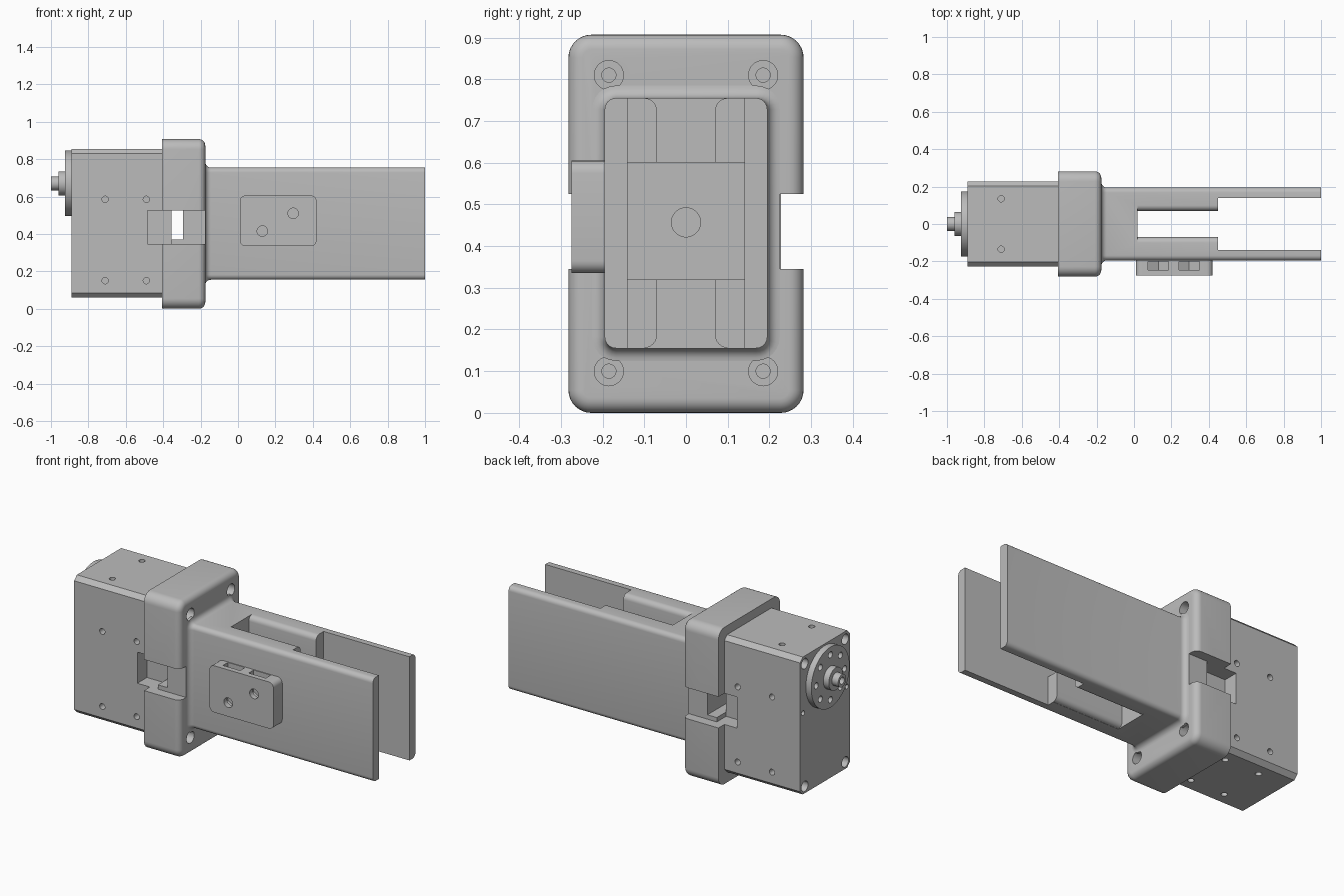
import bpy, bmesh
from math import sin, cos, pi

cube = bpy.data.objects.get("Cube")
if cube:
    bpy.data.objects.remove(cube, do_unlink=True)

grey = bpy.data.materials.new("machined grey")
grey.use_nodes = True
grey.diffuse_color = (0.5, 0.5, 0.5, 1)
grey.node_tree.nodes["Principled BSDF"].inputs["Base Color"].default_value = (0.5, 0.5, 0.5, 1)
MID = 0.455  # height of the long axis


def rounded(hu, hv, r, n=6, cu=0.0, cv=0.0):
    """Rounded rectangle outline; n=1 gives chamfered corners."""
    pts = []
    for q, (su, sv) in enumerate([(1, 1), (-1, 1), (-1, -1), (1, -1)]):
        for i in range(n + 1):
            a = (q + i / n) * pi / 2
            pts.append((cu + su * (hu - r) + r * cos(a), cv + sv * (hv - r) + r * sin(a)))
    return pts


def circle(u, v, r, n=32):
    return [(u + r * cos(2 * pi * i / n), v + r * sin(2 * pi * i / n)) for i in range(n)]


def rect(u0, u1, v0, v1):
    return [(u0, v0), (u1, v0), (u1, v1), (u0, v1)]


def loft(name, sections, axis="x"):
    """Solid through (position, outline) sections along an axis."""
    place = {"x": lambda w, u, v: (w, u, v),
             "y": lambda w, u, v: (u, w, v),
             "z": lambda w, u, v: (u, v, w)}[axis]
    bm = bmesh.new()
    rings = [[bm.verts.new(place(w, u, v)) for u, v in pts] for w, pts in sections]
    for a, b in zip(rings, rings[1:]):
        for i in range(len(a)):
            j = (i + 1) % len(a)
            bm.faces.new((a[i], a[j], b[j], b[i]))
    bm.faces.new(rings[0])
    bm.faces.new(rings[-1])
    bmesh.ops.recalc_face_normals(bm, faces=bm.faces)
    me = bpy.data.meshes.new(name)
    bm.to_mesh(me)
    bm.free()
    me.materials.append(grey)
    ob = bpy.data.objects.new(name, me)
    bpy.context.collection.objects.link(ob)
    return ob


def prism(name, pts, a, b, axis="x"):
    return loft(name, [(a, pts), (b, pts)], axis)


def activate(ob):
    bpy.ops.object.select_all(action="DESELECT")
    ob.select_set(True)
    bpy.context.view_layer.objects.active = ob


def cut(ob, pts, a, b, axis="x"):
    tool = prism("cutter", pts, a, b, axis)
    tool.hide_render = True
    mod = ob.modifiers.new("cut", "BOOLEAN")
    mod.operation, mod.solver, mod.object = "DIFFERENCE", "EXACT", tool
    activate(ob)
    bpy.ops.object.modifier_apply(modifier=mod.name)
    bpy.data.objects.remove(tool, do_unlink=True)


def finish(ob):
    activate(ob)
    bpy.ops.object.shade_smooth_by_angle(angle=pi / 6)


corners = [(y, z) for y in (-0.185, 0.185) for z in (0.1, 0.81)]

# Motor body with chamfered long edges
body = prism("motor_body", rounded(0.2275, 0.3975, 0.025, 1, 0, 0.4575), -0.89, -0.4)
for y, z in corners:
    cut(body, circle(y, z, 0.03), -0.95, -0.8)
for s in (-1, 1):
    cut(body, circle(s * 0.2, 0.53, 0.014, 16), -0.95, -0.84)
    cut(body, rect(-0.485, -0.355, 0.345, 0.525), s * 0.14, s * 0.3, "y")
    for x in (-0.71, -0.49):
        for z in (0.15, 0.585):
            cut(body, circle(x, z, 0.017, 20), s * 0.17, s * 0.26, "y")
        cut(body, circle(x, s * 0.135, 0.017, 20), 0, 0.12, "z")
    cut(body, circle(-0.71, s * 0.135, 0.017, 20), 0.79, 0.9, "z")
finish(body)

# Output horn, hub and shaft
horn = prism("output_horn", circle(0, 0.67, 0.175, 64), -0.925, -0.885)
for i in range(8):
    a = i * pi / 4
    cut(horn, circle(0.13 * cos(a), 0.67 + 0.13 * sin(a), 0.018, 20), -0.95, -0.895)
finish(horn)
finish(prism("horn_hub", circle(0, 0.67, 0.065, 48), -0.96, -0.92))
shaft = prism("output_shaft", circle(0, 0.67, 0.037), -1, -0.95)
cut(shaft, circle(0, 0.67, 0.02, 24), -1.05, -0.97)
finish(shaft)

# Mounting collar with rounded outer end
R = 0.035
sections = [(-0.405, rounded(0.282, 0.4535, 0.055, 8, 0, 0.4535))]
for i in range(7):
    a = i / 6 * pi / 2
    d = R * (1 - cos(a))
    sections.append((-0.175 - R + R * sin(a),
                     rounded(0.282 - d, 0.4535 - d, 0.055 - d, 8, 0, 0.4535)))
collar = loft("mounting_collar", sections)
for y, z in corners:
    cut(collar, circle(y, z, 0.035), -0.24, -0.1)
    cut(collar, circle(y, z, 0.017, 24), -0.39, -0.2)
for s in (-1, 1):
    cut(collar, rect(-0.45, -0.1, 0.345, 0.525), s * 0.225, s * 0.35, "y")
    cut(collar, rect(-0.45, -0.355, 0.345, 0.525), s * 0.14, s * 0.35, "y")
cut(collar, rect(-0.355, -0.295, 0.37, 0.525), -0.4, 0.4, "y")
finish(collar)

# Forked arm with a fillet flaring into the collar
F = 0.03
sections = [(-0.19, rounded(0.195 + F, 0.3 + F, 0.027 + F, 6, 0, MID))]
for i in range(7):
    a = i / 6 * pi / 2
    d = F * (1 - sin(a))
    sections.append((-0.175 + F * (1 - cos(a)), rounded(0.195 + d, 0.3 + d, 0.027 + d, 6, 0, MID)))
sections.append((1, rounded(0.195, 0.3, 0.027, 6, 0, MID)))
arm = loft("forked_arm", sections)

# Channel between the thick cheeks, with rounded upper and lower lips
lip = [(0.07, 0)] + [(0.1 - F * cos(i / 6 * pi / 2), 0.27 + F * sin(i / 6 * pi / 2))
                     for i in range(7)] + [(0.1, 0.35)]
upper = lip + [(-y, z) for y, z in reversed(lip)]
cut(arm, [(y, MID + z) for y, z in upper], 0.02, 0.5)
cut(arm, [(y, MID + 0.001 - z) for y, z in upper], 0.02, 0.5)
cut(arm, rect(-0.14, 0.14, 0.1, 0.8), 0.45, 1.1)
cut(arm, rect(-0.14, 0.14, 0.32, 0.6), -0.06, 0.5)
cut(arm, circle(0, 0.457, 0.035), -0.16, 0)
finish(arm)

# Side pad with two screw holes and nut slots open at the top
pad = prism("side_pad", rounded(0.205, 0.135, 0.03, 6, 0.215, 0.47), -0.275, -0.19, "y")
for x, z in ((0.13, 0.415), (0.295, 0.51)):
    cut(pad, circle(x, z, 0.028), -0.3, -0.2, "y")
    slot = [(x + 0.055, 0.65), (x - 0.055, 0.65), (x - 0.055, z - 0.03),
            (x, z - 0.06), (x + 0.055, z - 0.03)]
    cut(pad, slot, -0.245, -0.2, "y")
finish(pad)
